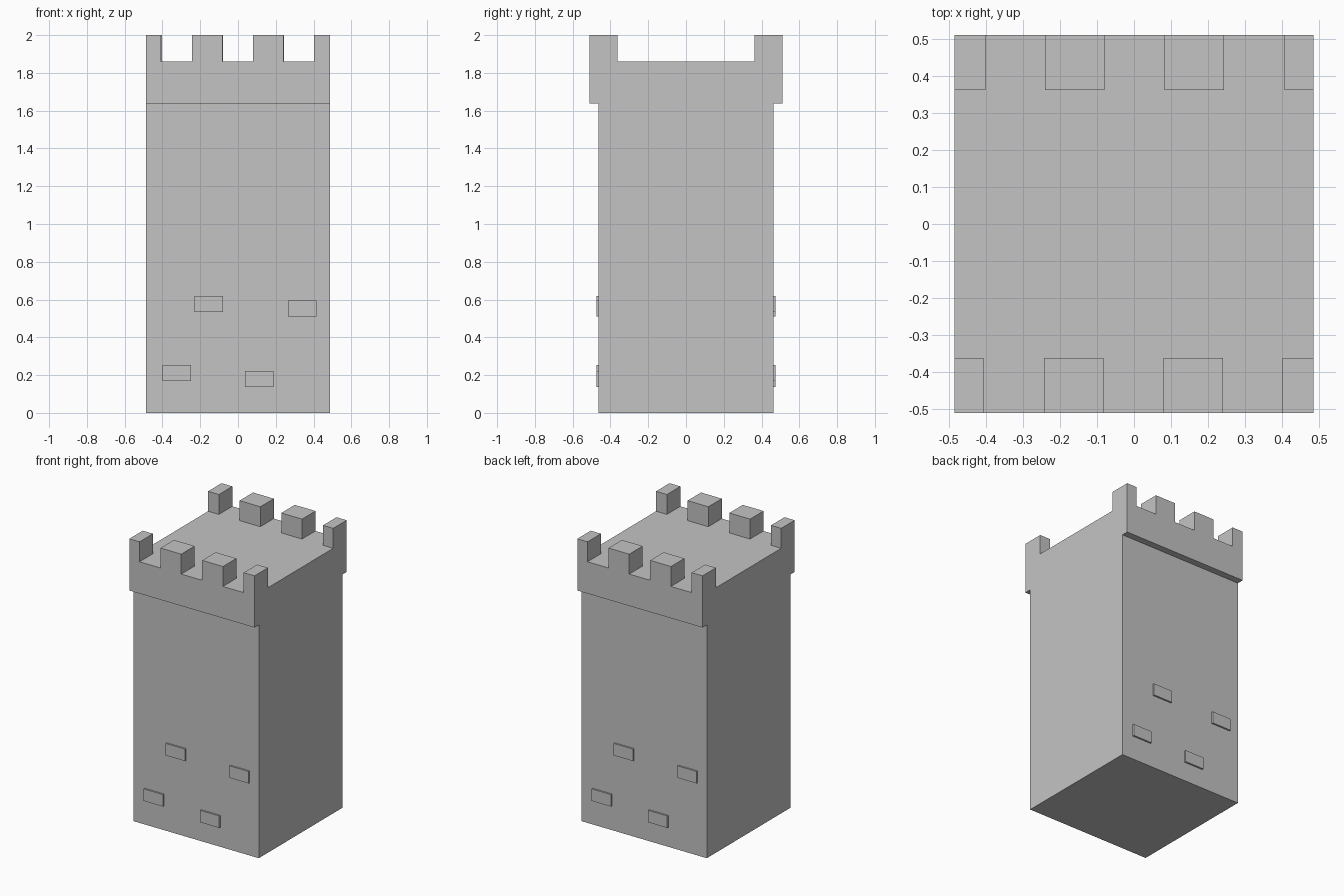
import bpy
import bmesh

cube = bpy.data.objects.get("Cube")
if cube:
    bpy.data.objects.remove(cube)

stone = bpy.data.materials.new("grey stone")
stone.use_nodes = True
GREY = (0.55, 0.55, 0.55, 1)
stone.diffuse_color = GREY
stone.node_tree.nodes["Principled BSDF"].inputs["Base Color"].default_value = GREY

HALF_WIDTH = 0.486
WALL, LIP, INNER = 0.463, 0.511, 0.362   # distances from the centre along y
LIP_Z, ROOF_Z, TOP_Z = 1.637, 1.86, 2.0


def finish(name, bm):
    bmesh.ops.recalc_face_normals(bm, faces=bm.faces)
    mesh = bpy.data.meshes.new(name)
    bm.to_mesh(mesh)
    bm.free()
    mesh.materials.append(stone)
    obj = bpy.data.objects.new(name, mesh)
    bpy.context.collection.objects.link(obj)
    return obj


def box(name, x, y, z):
    """Box from (low, high) pairs on each axis."""
    bm = bmesh.new()
    bmesh.ops.create_cube(bm, size=1)
    for v in bm.verts:
        v.co = [r[1] if c > 0 else r[0] for c, r in zip(v.co, (x, y, z))]
    return finish(name, bm)


# Tower: stepped side profile extruded across the width
half = [(WALL, 0), (WALL, LIP_Z), (LIP, LIP_Z), (LIP, ROOF_Z)]
outline = half + [(-y, z) for y, z in reversed(half)]
bm = bmesh.new()
face = bm.faces.new([bm.verts.new((-HALF_WIDTH, y, z)) for y, z in outline])
side = bmesh.ops.extrude_face_region(bm, geom=[face])
for v in side["geom"]:
    if isinstance(v, bmesh.types.BMVert):
        v.co.x = HALF_WIDTH
finish("tower_body", bm)

# Battlements and raised bricks; the back is the front turned half a circle
merlons = [(-HALF_WIDTH, -0.407), (-0.244, -0.083), (0.08, 0.241), (0.402, HALF_WIDTH)]
bricks = [(-0.23, 0.535), (0.265, 0.51), (-0.4, 0.17), (0.037, 0.137)]
BRICK_W, BRICK_H, BRICK_OUT = 0.15, 0.084, 0.475

for label, s in (("front", 1), ("back", -1)):
    for i, (a, b) in enumerate(merlons):
        box(f"{label}_merlon_{i + 1}", sorted((s * a, s * b)),
            sorted((-s * LIP, -s * INNER)), (ROOF_Z, TOP_Z))
    for i, (x, z) in enumerate(bricks):
        box(f"{label}_brick_{i + 1}", sorted((s * x, s * (x + BRICK_W))),
            sorted((-s * BRICK_OUT, -s * (WALL - 0.01))), (z, z + BRICK_H))
